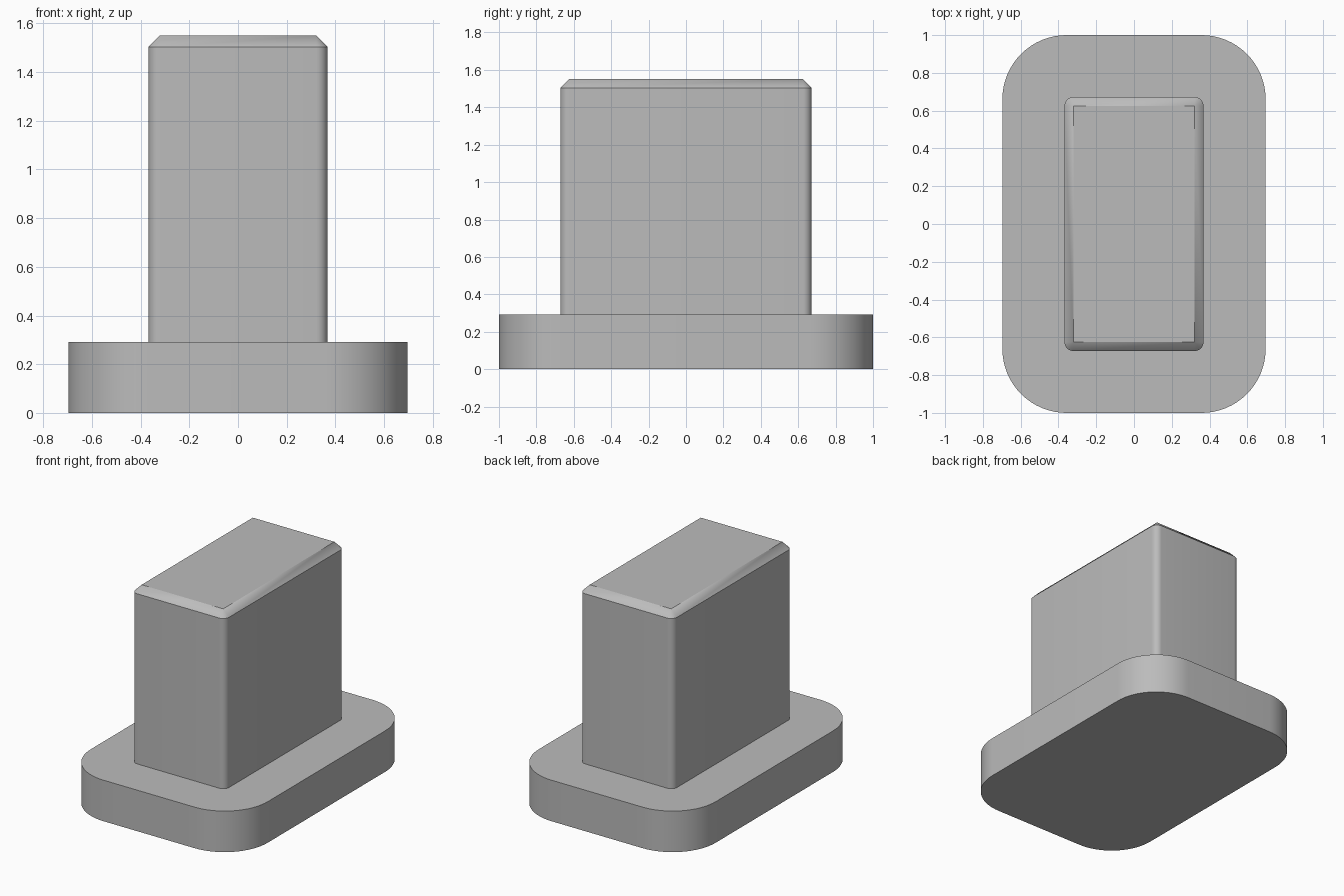
import bpy, bmesh
from math import cos, sin, pi, radians

cube = bpy.data.objects.get("Cube")
if cube:
    bpy.data.objects.remove(cube, do_unlink=True)

grey = bpy.data.materials.new("plain grey")
grey.use_nodes = True
colour = (0.5, 0.5, 0.5, 1)
grey.diffuse_color = colour
grey.node_tree.nodes["Principled BSDF"].inputs["Base Color"].default_value = colour


def outline(half_x, half_y, radius, steps):
    """Rounded rectangle, counter-clockwise from the +x side."""
    points = []
    for k, (sx, sy) in enumerate([(1, 1), (-1, 1), (-1, -1), (1, -1)]):
        for i in range(steps + 1):
            a = (k + i / steps) * pi / 2
            points.append((sx * (half_x - radius) + radius * cos(a),
                           sy * (half_y - radius) + radius * sin(a)))
    return points


def loft(name, sections, steps, bottom=True):
    """Skin rounded rectangles given as (half_x, half_y, radius, z)."""
    bm = bmesh.new()
    rings = [[bm.verts.new((x, y, z)) for x, y in outline(hx, hy, r, steps)]
             for hx, hy, r, z in sections]
    for low, high in zip(rings, rings[1:]):
        for i in range(len(low)):
            j = (i + 1) % len(low)
            bm.faces.new((low[i], low[j], high[j], high[i]))
    if bottom:
        bm.faces.new(rings[0][::-1])
    bm.faces.new(rings[-1])
    # Corners of zero radius collapse to single points
    bmesh.ops.remove_doubles(bm, verts=bm.verts, dist=1e-5)
    mesh = bpy.data.meshes.new(name)
    bm.to_mesh(mesh)
    bm.free()
    mesh.materials.append(grey)
    obj = bpy.data.objects.new(name, mesh)
    bpy.context.collection.objects.link(obj)
    bpy.ops.object.select_all(action="DESELECT")
    obj.select_set(True)
    bpy.context.view_layer.objects.active = obj
    bpy.ops.object.shade_smooth_by_angle(angle=radians(30))
    return obj


BASE_TOP, POST_TOP, CHAMFER = 0.292, 1.55, 0.047
POST_X, POST_Y = 0.368, 0.672

# Flat foot with large rounded corners
loft("base_plate", [(0.697, 1, 0.34, 0), (0.697, 1, 0.34, BASE_TOP)], 16)

# Upright block, slightly rounded edges, chamfered top
loft("upright_block", [
    (POST_X, POST_Y, CHAMFER, BASE_TOP),
    (POST_X, POST_Y, CHAMFER, POST_TOP - CHAMFER),
    (POST_X - CHAMFER, POST_Y - CHAMFER, 0, POST_TOP)], 8, bottom=False)
